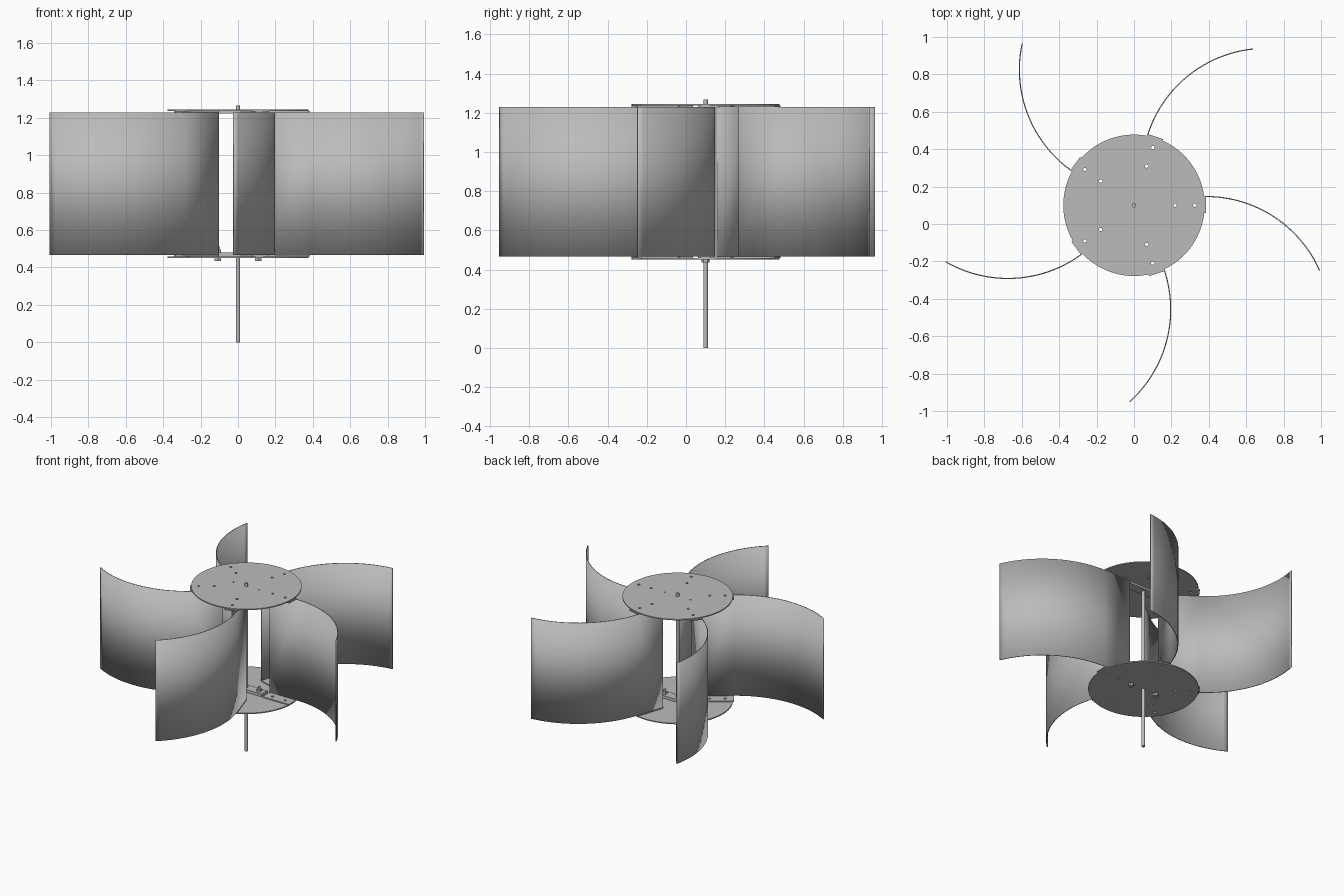
import bpy, bmesh
from math import sin, cos, pi, radians, asin
from mathutils import Matrix, Vector

cube = bpy.data.objects.get("Cube")
if cube:
    bpy.data.objects.remove(cube)

HUB = Vector((0, 0.1, 0))
BLADES = 5
Z_LOW, Z_HIGH = 0.468, 1.229      # blade bottom and top
SHEET = 0.008                     # disc and tab thickness

metal = bpy.data.materials.new("grey metal")
metal.use_nodes = True
GREY = (0.5, 0.5, 0.5, 1)
metal.diffuse_color = GREY
metal.node_tree.nodes["Principled BSDF"].inputs["Base Color"].default_value = GREY


def finish(bm, name, angle=0.0, smooth=False):
    """Turn a bmesh into an object placed at the hub axis."""
    bmesh.ops.recalc_face_normals(bm, faces=bm.faces)
    mesh = bpy.data.meshes.new(name)
    bm.to_mesh(mesh)
    bm.free()
    mesh.materials.append(metal)
    ob = bpy.data.objects.new(name, mesh)
    bpy.context.collection.objects.link(ob)
    ob.matrix_world = Matrix.Translation(HUB) @ Matrix.Rotation(angle, 4, "Z")
    if smooth:
        bpy.ops.object.select_all(action="DESELECT")
        ob.select_set(True)
        bpy.context.view_layer.objects.active = ob
        bpy.ops.object.shade_smooth_by_angle(angle=radians(30))
    return ob


def add_cylinder(bm, r, z0, z1, x=0.0, y=0.0, sides=24):
    bmesh.ops.create_cone(bm, cap_ends=True, segments=sides, radius1=r, radius2=r,
                          depth=z1 - z0, matrix=Matrix.Translation((x, y, (z0 + z1) / 2)))


def cylinder(name, r, z0, z1, x=0.0, sides=24):
    bm = bmesh.new()
    add_cylinder(bm, r, z0, z1, x, sides=sides)
    return finish(bm, name, smooth=sides > 6)


def box(name, x0, x1, y0, y1, z0, z1, angle=0.0):
    bm = bmesh.new()
    size = Matrix.Diagonal((x1 - x0, y1 - y0, z1 - z0, 1))
    centre = Matrix.Translation(((x0 + x1) / 2, (y0 + y1) / 2, (z0 + z1) / 2))
    bmesh.ops.create_cube(bm, size=1, matrix=centre @ size)
    return finish(bm, name, angle)


# Drill pattern shared by the discs and the blade tabs
bm = bmesh.new()
for i in range(BLADES):
    a = i * 2 * pi / BLADES
    for r in (0.22, 0.325):
        add_cylinder(bm, 0.009, 0.3, 1.4, r * cos(a), r * sin(a), 16)
for x in (-0.108, 0.108):
    add_cylinder(bm, 0.006, 1.0, 1.4, x, sides=16)
drill = finish(bm, "drill_cutter")
drill.hide_render = True
drill.hide_viewport = True


def drilled(ob):
    mod = ob.modifiers.new("holes", "BOOLEAN")
    mod.operation = "DIFFERENCE"
    mod.solver = "EXACT"
    mod.object = drill


# End discs
drilled(cylinder("lower_disc", 0.378, Z_LOW - 2 * SHEET, Z_LOW - SHEET, sides=96))
drilled(cylinder("upper_disc", 0.378, Z_HIGH + SHEET, Z_HIGH + 2 * SHEET, sides=96))

# Blade profile: straight root, then an arc that is tangent to it
ROOT, BEND, OFFSET, RADIUS = 0.1625, 0.385, 0.047, 0.664
sweep = asin(0.607 / RADIUS)
profile = [(ROOT, OFFSET)]
for k in range(25):
    t = sweep * k / 24
    profile.append((BEND + RADIUS * sin(t), OFFSET - RADIUS * (1 - cos(t))))

for i in range(BLADES):
    angle = i * 2 * pi / BLADES
    bm = bmesh.new()
    low = [bm.verts.new((x, y, Z_LOW)) for x, y in profile]
    high = [bm.verts.new((x, y, Z_HIGH)) for x, y in profile]
    for k in range(len(profile) - 1):
        bm.faces.new((low[k], low[k + 1], high[k + 1], high[k]))
    blade = finish(bm, f"blade_{i + 1}", angle, smooth=True)
    solid = blade.modifiers.new("sheet", "SOLIDIFY")
    solid.thickness = 0.006
    solid.offset = 0

    # Folded tabs that fasten the blade to each disc
    for side, z in (("lower", Z_LOW - SHEET), ("upper", Z_HIGH)):
        drilled(box(f"{side}_blade_tab_{i + 1}", ROOT, BEND, -0.04, OFFSET + 0.003,
                    z, z + SHEET, angle))

# Shaft and its clamp bars
cylinder("shaft", 0.012, 0, 1.267)
box("lower_clamp_bar", -0.15, 0.15, -0.035, 0.035, Z_LOW - SHEET, 0.481)
box("upper_clamp_bar", -0.15, 0.15, -0.035, 0.035, 1.222, Z_HIGH + SHEET)

# Clamp bolts with hexagonal nuts above and heads below
for side, x in (("left", 0.108), ("right", -0.108)):
    cylinder(f"{side}_bolt", 0.008, 0.44, 0.515, x, 16)
    cylinder(f"{side}_bolt_nut", 0.019, 0.481, 0.496, x, 6)
    cylinder(f"{side}_bolt_head", 0.02, 0.436, Z_LOW - 2 * SHEET, x, 6)
